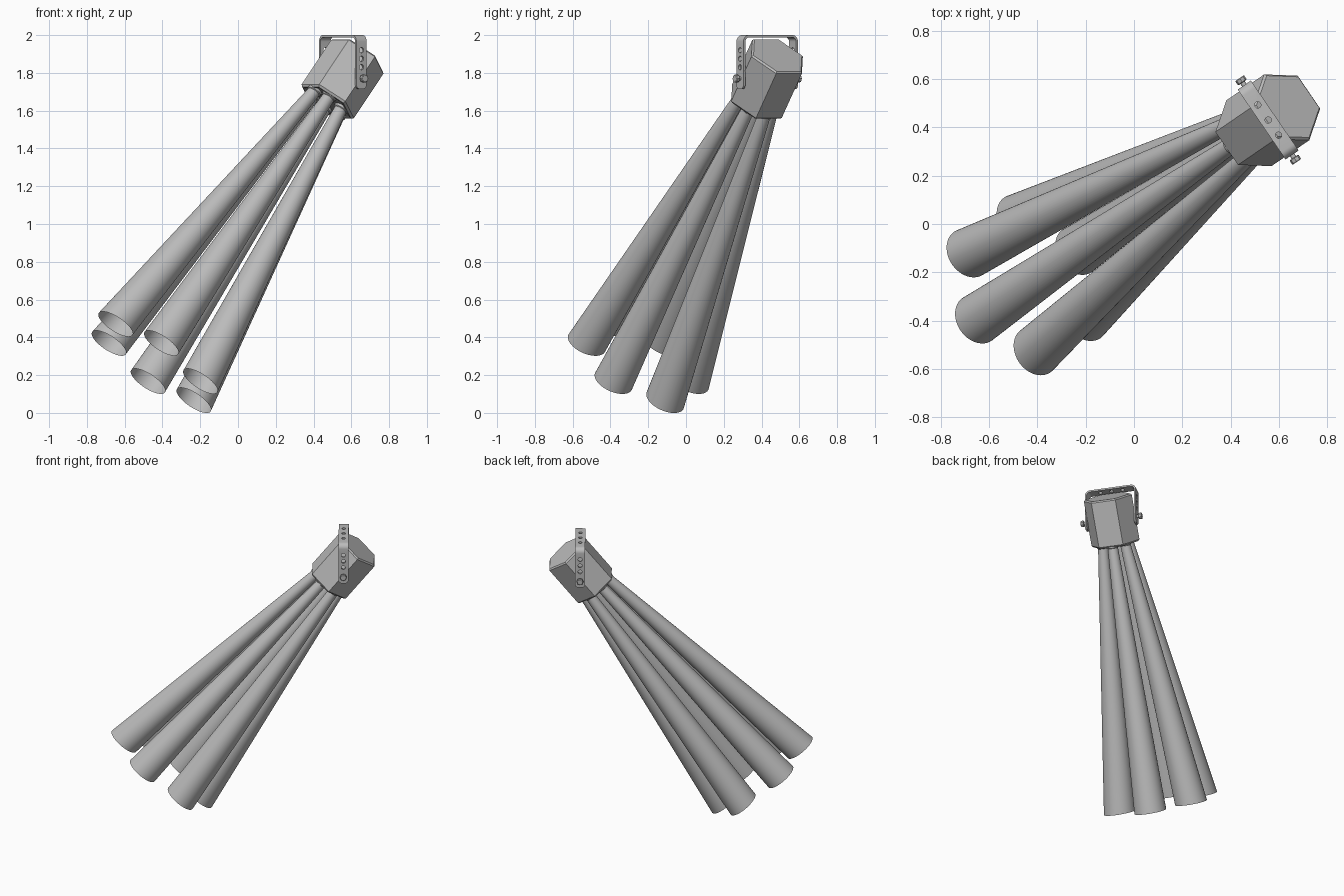
import bpy, bmesh
from math import cos, sin, pi, radians
from mathutils import Matrix, Vector

cube = bpy.data.objects.get("Cube")
if cube:
    bpy.data.objects.remove(cube)

grey = bpy.data.materials.new("light grey")
grey.use_nodes = True
colour = (0.5, 0.5, 0.5, 1)
grey.diffuse_color = colour
grey.node_tree.nodes["Principled BSDF"].inputs["Base Color"].default_value = colour

# Frames: the yoke turns about z, the head also tilts about the pivot axis
YOKE = Matrix.Translation((0.555, 0.43, 1.77)) @ Matrix.Rotation(radians(34.4), 4, "Z")
HEAD = YOKE @ Matrix.Rotation(radians(38.8), 4, "Y")


def finish(name, bm, matrix, smooth=True):
    bmesh.ops.recalc_face_normals(bm, faces=bm.faces)
    mesh = bpy.data.meshes.new(name)
    bm.to_mesh(mesh)
    bm.free()
    mesh.materials.append(grey)
    obj = bpy.data.objects.new(name, mesh)
    bpy.context.collection.objects.link(obj)
    obj.matrix_world = matrix
    if smooth:
        bpy.ops.object.select_all(action="DESELECT")
        obj.select_set(True)
        bpy.context.view_layer.objects.active = obj
        bpy.ops.object.shade_smooth_by_angle(angle=radians(30))
    return obj


def loft(name, rings, sides, matrix, caps=True, smooth=True):
    """Join regular rings given as (centre x, centre y, z, radius)."""
    bm = bmesh.new()
    loops = []
    for cx, cy, z, r in rings:
        angles = [pi / 2 + 2 * pi * i / sides for i in range(sides)]
        loops.append([bm.verts.new((cx + r * cos(a), cy + r * sin(a), z)) for a in angles])
    for low, high in zip(loops, loops[1:]):
        for i in range(sides):
            j = (i + 1) % sides
            bm.faces.new((low[i], low[j], high[j], high[i]))
    if caps:
        bm.faces.new(loops[0][::-1])
        bm.faces.new(loops[-1])
    return finish(name, bm, matrix, smooth)


# Six-sided lamp head with a recessed front face and chamfered rims
profile = [(-0.157, 0.143), (-0.165, 0.143), (-0.165, 0.154), (-0.154, 0.165),
           (0.148, 0.165), (0.157, 0.155)]
loft("lamp_head", [(0, 0, z, r) for z, r in profile], 6, HEAD)

# Six lenses, each with a flaring open beam
for i in range(6):
    a = i * pi / 3
    x, y = -cos(a), 0.88 * sin(a)
    loft(f"lens_{i + 1}", [(0.1 * x, 0.1 * y, z, r) for z, r in
                           ((-0.150, 0.04), (-0.170, 0.04), (-0.176, 0.032))], 32, HEAD)
    loft(f"beam_{i + 1}", [(0.1 * x, 0.1 * y, -0.165, 0.034),
                           (0.322 * x, 0.322 * y, -1.927, 0.107)], 48, HEAD, caps=False)

# Mounting yoke: a bent strap with rounded corners and leg ends
HALF, TOP, FOOT, BEND, WIDTH = 0.175, 0.23, -0.055, 0.035, 0.033
arc = [(HALF - BEND + BEND * cos(t), TOP - BEND + BEND * sin(t))
       for t in [pi / 2 * k / 8 for k in range(9)]]
right_half = [(HALF, FOOT)] + arc
path = right_half + [(-y, z) for y, z in reversed(right_half)]
bm = bmesh.new()
rows = [[bm.verts.new((x, y, z)) for x in (-WIDTH, WIDTH)] for y, z in path]
for a, b in zip(rows, rows[1:]):
    bm.faces.new((a[0], a[1], b[1], b[0]))
bmesh.ops.bevel(bm, geom=rows[0] + rows[-1], offset=0.022, segments=5,
                affect="VERTICES", profile=0.5)
bmesh.ops.recalc_face_normals(bm, faces=bm.faces)
if sum((f.normal.z * f.calc_area() for f in bm.faces)) < 0:
    bmesh.ops.reverse_faces(bm, faces=bm.faces)
bmesh.ops.solidify(bm, geom=bm.faces[:], thickness=0.012)
yoke = finish("yoke", bm, YOKE)

# Bolt holes through the strap
bm = bmesh.new()
for y in (-0.076, 0, 0.076):
    bmesh.ops.create_cone(bm, cap_ends=True, segments=20, radius1=0.013, radius2=0.013,
                          depth=0.06, matrix=Matrix.Translation((0, y, TOP)))
for side in (-1, 1):
    for z in (0.06, 0.105, 0.15):
        bmesh.ops.create_cone(bm, cap_ends=True, segments=20, radius1=0.014, radius2=0.014,
                              depth=0.06, matrix=Matrix.Translation((0, side * HALF, z))
                              @ Matrix.Rotation(pi / 2, 4, "X"))
cutter = finish("hole_cutter", bm, YOKE, smooth=False)
cutter.hide_render = True
cutter.hide_viewport = True
cut = yoke.modifiers.new("holes", "BOOLEAN")
cut.operation = "DIFFERENCE"
cut.solver = "EXACT"
cut.object = cutter

# Pivot bolts with clamping knobs on both legs
for name, side in (("left", -1), ("right", 1)):
    turn = YOKE @ Matrix.Rotation(-side * pi / 2, 4, "X")
    loft(f"{name}_pivot_bolt", [(0, 0, 0.13, 0.011), (0, 0, 0.192, 0.011)], 16, turn)
    loft(f"{name}_pivot_knob", [(0, 0, z, r) for z, r in
                                ((0.188, 0.018), (0.191, 0.022), (0.207, 0.022), (0.21, 0.018))],
         8, turn)
